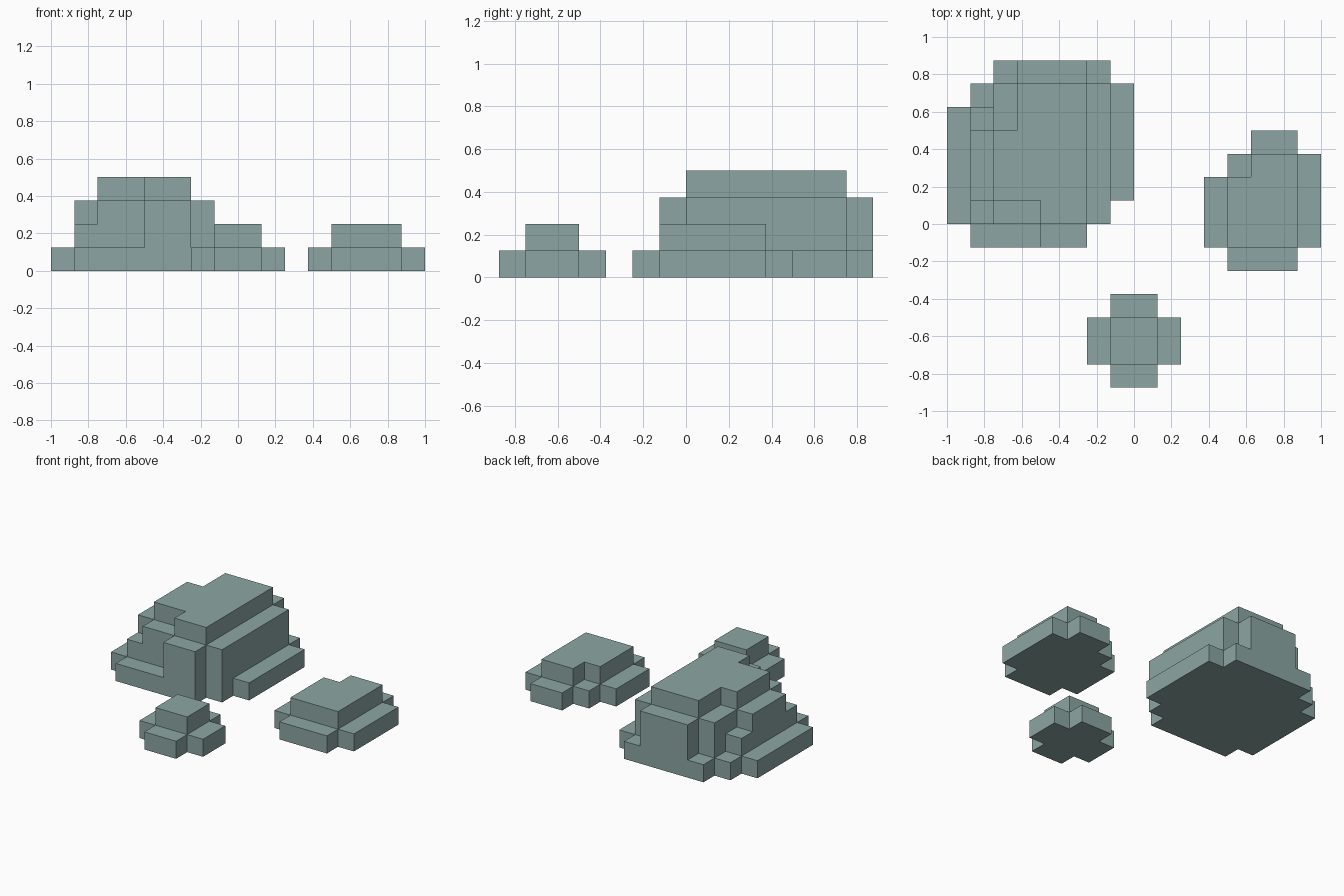
import bpy, bmesh, math

if "Cube" in bpy.data.objects:
    bpy.data.objects.remove(bpy.data.objects["Cube"])

U = 0.125  # block size

stone = bpy.data.materials.new("grey_green_stone")
stone.diffuse_color = (0.262, 0.381, 0.366, 1)
stone.use_nodes = True
stone.node_tree.nodes["Principled BSDF"].inputs["Base Color"].default_value = stone.diffuse_color


def stepped_rock(name, layers):
    """Stack layers of rectangles (x0, y0, x1, y1 in blocks) into one closed shell."""
    cells = {(x, y, z)
             for z, rects in enumerate(layers)
             for x0, y0, x1, y1 in rects
             for x in range(x0, x1)
             for y in range(y0, y1)}
    bm = bmesh.new()
    verts = {}

    def vert(p):
        if p not in verts:
            verts[p] = bm.verts.new([c * U for c in p])
        return verts[p]

    # outer block faces only
    for cell in sorted(cells):
        for axis in range(3):
            for side in (0, 1):
                nb = list(cell)
                nb[axis] += 2 * side - 1
                if tuple(nb) in cells:
                    continue
                u, v = (axis + 1) % 3, (axis + 2) % 3
                corners = []
                for du, dv in ((0, 0), (1, 0), (1, 1), (0, 1)):
                    p = list(cell)
                    p[axis] += side
                    p[u] += du
                    p[v] += dv
                    corners.append(vert(tuple(p)))
                bm.faces.new(corners if side else corners[::-1])
    # merge flat areas
    bmesh.ops.dissolve_limit(bm, angle_limit=math.radians(1),
                             verts=bm.verts[:], edges=bm.edges[:])
    mesh = bpy.data.meshes.new(name)
    bm.to_mesh(mesh)
    bm.free()
    mesh.materials.append(stone)
    bpy.context.collection.objects.link(bpy.data.objects.new(name, mesh))


# large rock, four layers from the ground up
body = [(-4, -1, -2, 0), (-6, 0, -1, 6), (-5, 6, -2, 7)]
stepped_rock("large_rock", [
    [(-8, 0, -7, 5), (-7, -1, -2, 6), (-6, 0, -1, 7), (-1, 1, 0, 6)],
    body + [(-7, 0, -6, 5)],
    body + [(-7, 1, -6, 4)],
    [(-6, 1, -5, 4), (-5, 1, -4, 6), (-4, 0, -2, 6)],
])

# medium rock
stepped_rock("medium_rock", [
    [(3, -1, 8, 2), (4, -2, 7, 3), (7, -1, 8, 3), (5, 3, 7, 4)],
    [(4, -1, 7, 2), (5, 2, 7, 3)],
])

# small rock
stepped_rock("small_rock", [
    [(-2, -6, 2, -4), (-1, -7, 1, -3)],
    [(-1, -6, 1, -4)],
])
